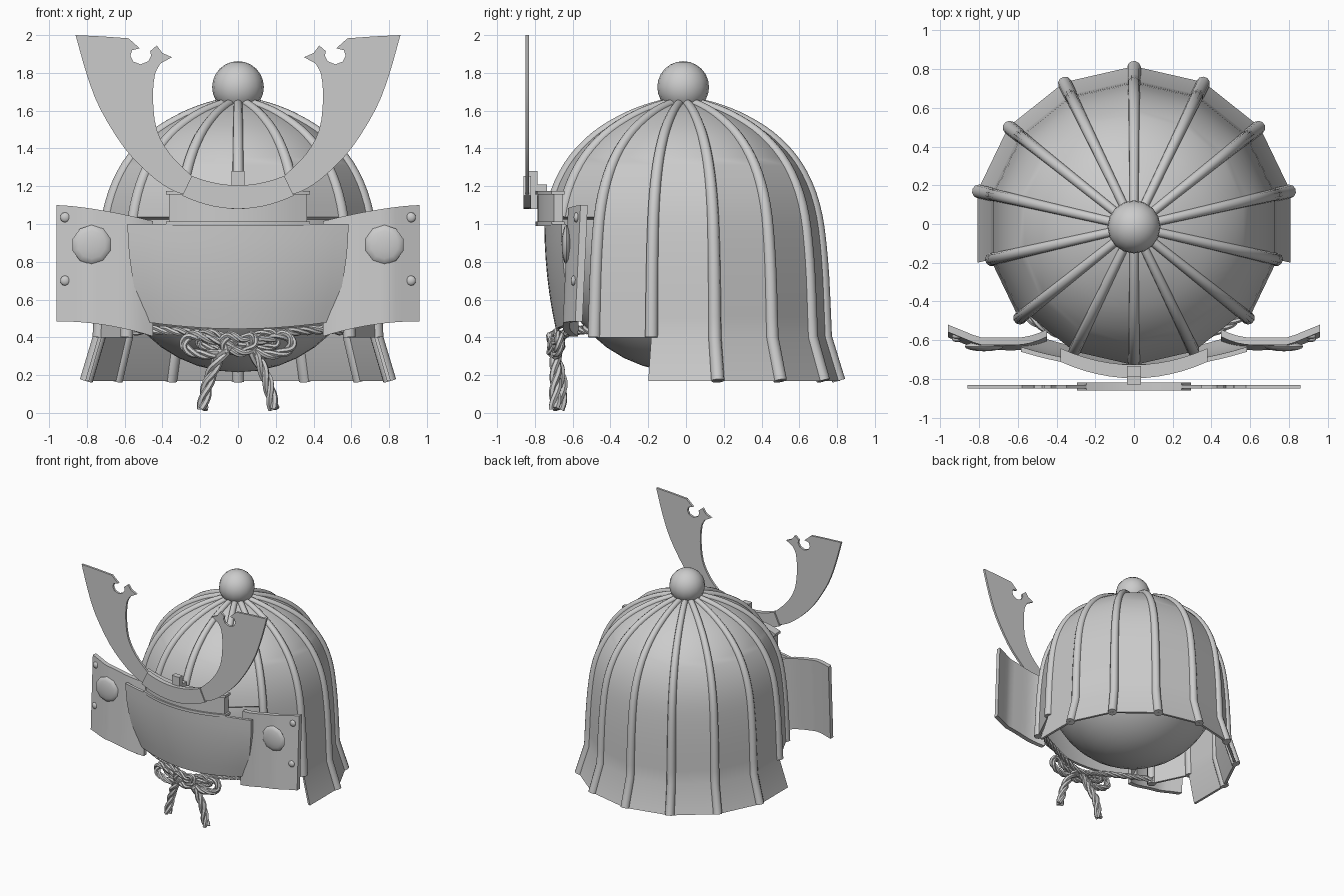
import bpy, bmesh, math
from mathutils import Vector, Matrix

if "Cube" in bpy.data.objects:
    bpy.data.objects.remove(bpy.data.objects["Cube"])

CY = -0.015          # helmet axis
SIDES = 14


def finish(name, bm, angle=24):
    bmesh.ops.recalc_face_normals(bm, faces=bm.faces[:])
    me = bpy.data.meshes.new(name)
    bm.to_mesh(me)
    bm.free()
    for p in me.polygons:
        p.use_smooth = True
    me.set_sharp_from_angle(angle=math.radians(angle))
    ob = bpy.data.objects.new(name, me)
    bpy.context.collection.objects.link(ob)
    return ob


def spline(pts, n=6):
    """Catmull-Rom curve through the points."""
    p = [Vector(q) for q in pts]
    p = [2 * p[0] - p[1]] + p + [2 * p[-1] - p[-2]]
    out = []
    for i in range(1, len(p) - 2):
        a, b, c, d = p[i - 1:i + 3]
        for k in range(n):
            t = k / n
            out.append(0.5 * (2 * b + (c - a) * t + (2 * a - 5 * b + 4 * c - d) * t * t
                              + (3 * b - a - 3 * c + d) * t ** 3))
    return out + [p[-2]]


def frames(path):
    """Parallel-transported normal and binormal along a path."""
    res, nrm = [], None
    for i in range(len(path)):
        t = (path[min(i + 1, len(path) - 1)] - path[max(i - 1, 0)]).normalized()
        if nrm is None:
            nrm = t.orthogonal()
        nrm = (nrm - t * nrm.dot(t)).normalized()
        res.append((nrm, t.cross(nrm)))
    return res


def tube(bm, path, radii, sides=8):
    rings = []
    for p, (n, b), r in zip(path, frames(path), radii):
        rings.append([bm.verts.new(p + r * (math.cos(a) * n + math.sin(a) * b))
                      for a in (2 * math.pi * k / sides for k in range(sides))])
    for r0, r1 in zip(rings, rings[1:]):
        for k in range(sides):
            j = (k + 1) % sides
            bm.faces.new((r0[k], r0[j], r1[j], r1[k]))
    bm.faces.new(rings[0])
    bm.faces.new(rings[-1])


def rope(bm, pts, radius, n=10):
    """Three strands twisted round a path."""
    path = spline(pts, n)
    fr, dist = frames(path), [0]
    for a, b in zip(path, path[1:]):
        dist.append(dist[-1] + (b - a).length)
    for s in range(3):
        strand = []
        for p, (nn, b), d in zip(path, fr, dist):
            a = 2 * math.pi * (s / 3 + d / (radius * 8))
            strand.append(p + radius * 0.5 * (math.cos(a) * nn + math.sin(a) * b))
        tube(bm, strand, [radius * 0.55] * len(strand), 6)


def sheet(bm, f, nu, nv, thick):
    """Curved plate from f(u, v), thickened towards the back."""
    g = [[bm.verts.new(f(i / nu, j / nv)) for j in range(nv + 1)] for i in range(nu + 1)]
    fs = [bm.faces.new((g[i][j], g[i + 1][j], g[i + 1][j + 1], g[i][j + 1]))
          for i in range(nu) for j in range(nv)]
    thicken(bm, fs, thick)


def thicken(bm, faces, thick):
    r = bmesh.ops.extrude_face_region(bm, geom=faces, use_keep_orig=True)
    vs = [v for v in r["geom"] if isinstance(v, bmesh.types.BMVert)]
    bmesh.ops.translate(bm, verts=vs, vec=(0, thick, 0))


def ball(bm, loc, size, seg=16, rings=10, rot=Matrix()):
    m = Matrix.Translation(loc) @ Matrix.Diagonal((*size, 1)) @ rot
    bmesh.ops.create_uvsphere(bm, u_segments=seg, v_segments=rings, radius=1, matrix=m)


def corner(k, r, z):
    a = math.radians(90) + 2 * math.pi * k / SIDES
    return Vector((r * math.cos(a), r * math.sin(a) + CY, z))


# Helmet profile (radius, height) and flared skirt end
dome = [(q.x, q.z) for q in spline([(0.03, 0, 1.645), (0.13, 0, 1.632), (0.295, 0, 1.572), (0.47, 0, 1.465),
                                    (0.61, 0, 1.31), (0.70, 0, 1.10), (0.74, 0, 0.815),
                                    (0.76, 0, 0.4)], 4)]
flare = (0.83, 0.17)
BROW = sum(z > 0.99 for r, z in dome)      # profile points kept above the brow plate

# Fluted shell: skirt on the eight rear panels, front four cut above the brow
bm = bmesh.new()
faces = []
prof = dome + [flare]
grid = [[bm.verts.new(corner(k, r, z)) for r, z in prof] for k in range(SIDES)]
for k in range(SIDES):
    last = len(prof) - 1 if k < 4 or k >= 10 else len(prof) - 2
    if 5 <= k <= 8:
        last = BROW - 1
    for j in range(last):
        n = (k + 1) % SIDES
        faces.append(bm.faces.new((grid[k][j], grid[n][j], grid[n][j + 1], grid[k][j + 1])))
bmesh.ops.delete(bm, geom=[v for v in bm.verts if not v.link_faces], context='VERTS')
r = bmesh.ops.extrude_face_region(bm, geom=faces, use_keep_orig=True)
for v in r["geom"]:
    if isinstance(v, bmesh.types.BMVert):
        v.co.x *= 0.975
        v.co.y = CY + (v.co.y - CY) * 0.975
        if v.co.z > 0.45:
            v.co.z -= 0.012
finish("helmet_shell", bm, 20)

# Ribs on every panel seam, longest at the rear and shortest at the brow
bm = bmesh.new()
for k in range(SIDES):
    pr = prof if k < 4 or k > 10 else dome
    if 6 <= k <= 8:
        pr = dome[:BROW]
    path = [corner(k, a - 0.006, b) for a, b in pr[2:]]
    tube(bm, path, [0.022 + 0.015 * i / len(prof) for i in range(len(path))], 10)
finish("ribs", bm, 50)

# Round top knob and inner head ball
bm = bmesh.new()
ball(bm, (0, CY, 1.725), (0.137, 0.137, 0.137), 16, 12)
finish("top_knob", bm, 40)
bm = bmesh.new()
ball(bm, (0, CY, 0.905), (0.69, 0.69, 0.69), 32, 20)
finish("inner_ball", bm, 40)


# Curved brow plate
def brow(u, v):
    u = 2 * u - 1
    w = 0.51 + 0.075 * math.sin(v * math.pi / 2)
    z0 = 0.445 + 0.04 * u * u
    return (w * u, -0.75 + 0.09 * u * u + 0.06 * (1 - v) ** 2, z0 + (1.0 - z0) * v)


bm = bmesh.new()
sheet(bm, brow, 16, 6, 0.025)
finish("brow_plate", bm, 40)


# Crest mount: bowed bar with a raised lip, plus post
def bar(w, y, z0, z1):
    return lambda u, v: (w * (2 * u - 1), y + 0.085 * (2 * u - 1) ** 2, z0 + (z1 - z0) * v)


bm = bmesh.new()
sheet(bm, bar(0.365, -0.785, 1.01, 1.16), 12, 1, 0.05)
sheet(bm, bar(0.38, -0.797, 0.99, 1.012), 12, 1, 0.07)
sheet(bm, bar(0.38, -0.797, 1.155, 1.175), 12, 1, 0.07)
for sx, y0, y1, z0, z1 in ((0.035, -0.83, -0.785, 1.08, 1.28), (0.035, -0.8, -0.735, 1.15, 1.21)):
    m = Matrix.Translation((0, (y0 + y1) / 2, (z0 + z1) / 2)) @ Matrix.Diagonal((2 * sx, y1 - y0, z1 - z0, 1))
    bmesh.ops.create_cube(bm, size=1, matrix=m)
finish("crest_mount", bm)

# Flat horn crest, mirrored: smooth outer and inner edges, hooked notch between
outer = [(0.27, 1.15), (0.36, 1.185), (0.465, 1.26), (0.6, 1.40), (0.73, 1.61), (0.80, 1.79), (0.86, 2.0)]
notch = [(0.72, 1.993), (0.58, 1.983), (0.52, 1.93), (0.56, 1.92), (0.57, 1.89), (0.555, 1.86), (0.515, 1.845),
         (0.475, 1.862), (0.46, 1.89), (0.465, 1.915), (0.43, 1.945), (0.40, 1.905), (0.35, 1.883)]
inner = [(0.41, 1.85), (0.44, 1.79), (0.45, 1.66), (0.43, 1.50), (0.36, 1.37), (0.24, 1.25)]
smooth = lambda pts: [(q.x, q.y) for q in spline([(x, z, 0) for x, z in pts], 3)]
bm = bmesh.new()
for s in (1, -1):
    f = bm.faces.new([bm.verts.new((s * x, -0.85, z)) for x, z in smooth(outer) + notch + smooth(inner)])
    thicken(bm, [f], 0.018)
finish("horn_crest", bm)


# Crescent holder joining the horns
def holder(u, v):
    u = 2 * u - 1
    lo, hi = 1.08 + 0.07 * u * u, 1.205 + 0.05 * u * u
    return ((0.295 - 0.05 * v) * u, -0.86, lo + (hi - lo) * v)


bm = bmesh.new()
sheet(bm, holder, 14, 1, 0.04)
finish("crest_holder", bm)


# Side wings with bosses and rivets
def wing_y(x, z):
    y = -0.637 + 0.045 * (z - 0.8)
    if x > 0.8:
        y += 0.065 * (x - 0.8) / 0.16
    if x < 0.62:
        y += 0.045 * ((0.62 - x) / 0.17) ** 2
    return y


def wing(s):
    def f(u, v):
        x = 0.45 + 0.51 * u
        lo = 0.405 + 0.08 * (1 - (1 - u) ** 2)
        hi = 1.015 + 0.085 * (1 - (1 - u) ** 1.5)
        z = lo + (hi - lo) * v
        return (s * x, wing_y(x, z), z)
    return f


for s, side in ((1, "right"), (-1, "left")):
    bm = bmesh.new()
    sheet(bm, wing(s), 12, 4, 0.038)
    finish(side + "_wing", bm, 40)
    bm = bmesh.new()
    turn = Matrix.Rotation(math.pi / 2, 4, 'X')
    for x, z, rad, dep, seg in ((0.775, 0.89, 0.105, 0.025, 10), (0.915, 1.035, 0.027, 0.015, 10),
                                (0.915, 0.70, 0.027, 0.015, 10)):
        ball(bm, (s * x, wing_y(x, z), z), (rad, dep, rad), seg, 8, turn)
    finish(side + "_wing_studs", bm, 40)

# Twisted cord: chin strand, bow loops, knot and tails
bm = bmesh.new()
rope(bm, [(-0.58, -0.46, 0.43), (-0.45, -0.54, 0.44), (-0.2, -0.64, 0.42), (0, -0.67, 0.38),
          (0.2, -0.64, 0.42), (0.45, -0.54, 0.44), (0.58, -0.46, 0.43)], 0.024, 14)
for s in (1, -1):
    rope(bm, [(0, -0.69, 0.36), (s * 0.13, -0.69, 0.31), (s * 0.24, -0.68, 0.32), (s * 0.285, -0.67, 0.36),
              (s * 0.25, -0.67, 0.41), (s * 0.12, -0.69, 0.385), (0, -0.70, 0.36)], 0.026)
    rope(bm, [(s * 0.03, -0.69, 0.37), (s * 0.12, -0.69, 0.42), (s * 0.19, -0.68, 0.42),
              (s * 0.2, -0.66, 0.36), (s * 0.1, -0.67, 0.34)], 0.022)
    yt = -0.69 if s > 0 else -0.66
    rope(bm, [(s * 0.03, -0.69, 0.37), (s * 0.1, -0.69, 0.29), (s * 0.155, yt, 0.17),
              (s * 0.19, yt - 0.005, 0.02)], 0.032, 14)
rope(bm, [(-0.06, -0.70, 0.32), (-0.08, -0.71, 0.37), (-0.05, -0.715, 0.41), (0.02, -0.715, 0.39),
          (0.07, -0.715, 0.41), (0.085, -0.71, 0.36), (0.03, -0.715, 0.32), (-0.04, -0.71, 0.33)], 0.024)
finish("cord_bow", bm, 50)
